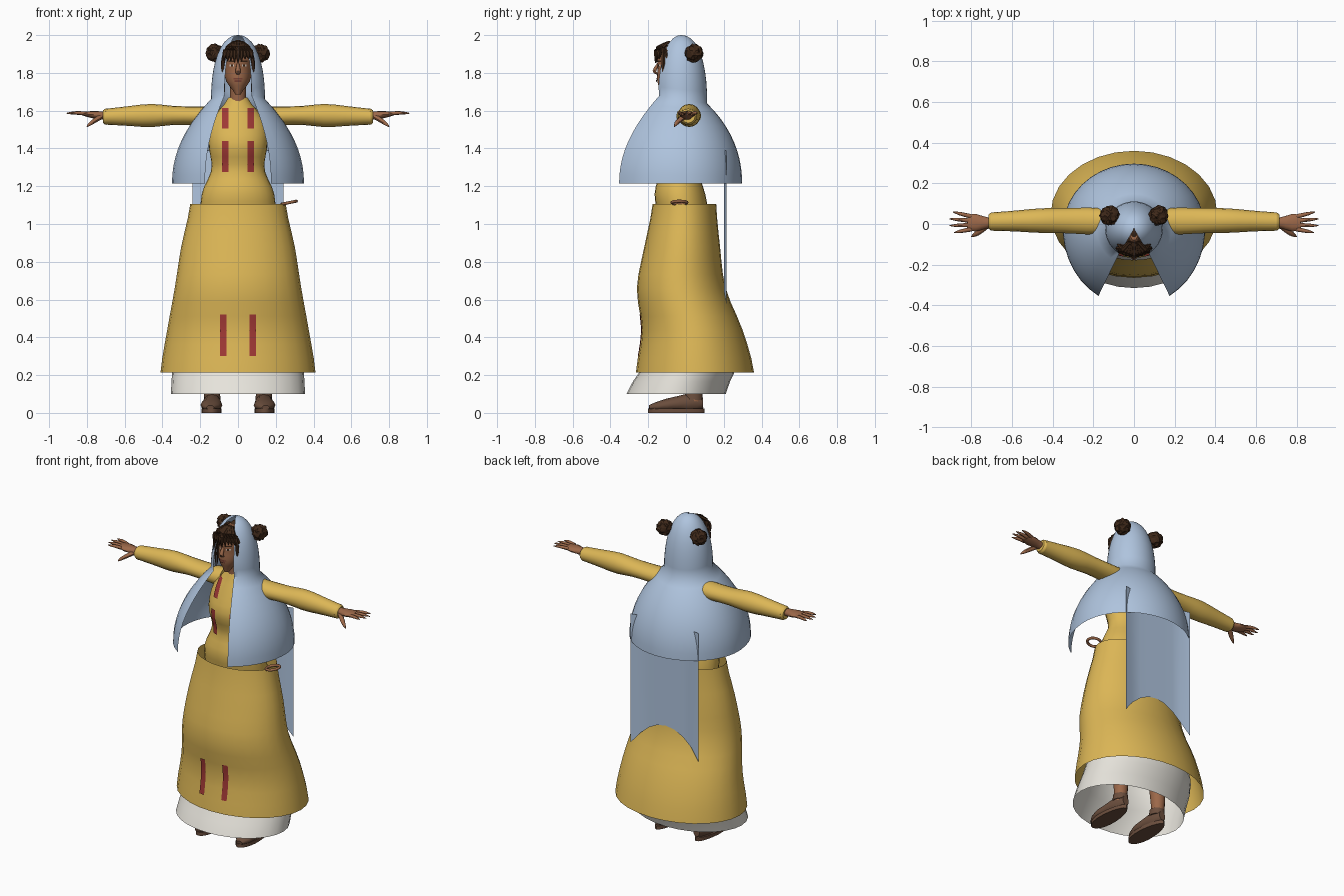
import bpy, bmesh, math, random
from mathutils import Vector
from mathutils.bvhtree import BVHTree

random.seed(4)
if "Cube" in bpy.data.objects:
    bpy.data.objects.remove(bpy.data.objects["Cube"])


def material(name, hexcode):
    srgb = [channel / 255 for channel in bytes.fromhex(hexcode)]
    colour = [((c + .055) / 1.055) ** 2.4 for c in srgb] + [1]
    mat = bpy.data.materials.new(name)
    mat.use_nodes = True
    mat.diffuse_color = colour
    mat.node_tree.nodes["Principled BSDF"].inputs["Base Color"].default_value = colour
    return mat


YELLOW = material("mustard cloth", "DDB756")
BLUE = material("pale blue cloth", "AFC4DE")
WHITE = material("off white cloth", "E6E3DB")
RED = material("red trim", "A03835")
SKIN = material("brown skin", "9C6849")
LIPS = material("dark lips", "7A4335")
HAIR = material("dark brown hair", "3E2819")
SHOE = material("brown leather", "6B4E3D")
EYE = material("eye white", "D8D0C8")


def finish(name, bm, mat, smooth=True):
    bmesh.ops.recalc_face_normals(bm, faces=bm.faces)
    mesh = bpy.data.meshes.new(name)
    bm.to_mesh(mesh)
    bm.free()
    mesh.materials.append(mat)
    obj = bpy.data.objects.new(name, mesh)
    bpy.context.collection.objects.link(obj)
    if smooth:
        bpy.ops.object.select_all(action='DESELECT')
        obj.select_set(True)
        bpy.context.view_layer.objects.active = obj
        bpy.ops.object.shade_smooth_by_angle(angle=math.radians(45))
    return obj


def spline(values, t):
    """Smooth curve through evenly spaced numbers or vectors, t from start to end."""
    last = len(values) - 1
    i = min(int(t * last), last - 1)
    f = t * last - i
    a, b, c, d = (values[min(max(i + k, 0), last)] for k in (-1, 0, 1, 2))
    return b + (c - a) * (f / 2) + (a * 2 - b * 5 + c * 4 - d) * (f * f / 2) + ((b - c) * 3 + d - a) * (f ** 3 / 2)


def loft(name, rings, mat, closed=True, caps=False):
    """Skin a list of point rings."""
    bm = bmesh.new()
    verts = [[bm.verts.new(p) for p in ring] for ring in rings]
    count = len(rings[0])
    for a, b in zip(verts, verts[1:]):
        for i in range(count if closed else count - 1):
            j = (i + 1) % count
            bm.faces.new((a[i], a[j], b[j], b[i]))
    if caps:
        bm.faces.new(verts[0])
        bm.faces.new(verts[-1])
    return finish(name, bm, mat)


def body(name, bottom, top, widths, fronts, backs, mat, caps=False, steps=12, count=28):
    """Upright form whose half width, front and back follow splines over its height."""
    rings = []
    for t in (k / steps for k in range(steps + 1)):
        w, f, b = (spline(v, t) for v in (widths, fronts, backs))
        rings.append([(w * math.cos(a), (f + b) / 2 + (b - f) / 2 * math.sin(a), bottom + (top - bottom) * t)
                      for a in (math.tau * k / count for k in range(count))])
    return loft(name, rings, mat, caps=caps)


def tube(name, path, wide, tall, mat, count=10, steps=6):
    """Tapered tube along a smooth path."""
    path = [Vector(p) for p in path]
    rings = []
    for t in (k / steps for k in range(steps + 1)):
        along = (spline(path, min(t + .1, 1)) - spline(path, max(t - .1, 0))).normalized()
        u = along.cross(Vector((0, 0, 1)) if abs(along.z) < .8 else Vector((0, 1, 0))).normalized()
        v = u.cross(along)
        rings.append([spline(path, t) + u * spline(wide, t) * math.cos(a) + v * spline(tall, t) * math.sin(a)
                      for a in (math.tau * k / count for k in range(count))])
    return loft(name, rings, mat, caps=True)


def patch(name, target, centre, width, bottom, height, mat, lift=.004, rows=6):
    """Thin plate laid on the front of a target part."""
    mesh = target.data
    tree = BVHTree.FromPolygons([v.co for v in mesh.vertices], [p.vertices for p in mesh.polygons])
    rings = []
    for z in (bottom + height * r / rows for r in range(rows + 1)):
        xs = [centre + width * side / 2 for side in (-1, 0, 1)]
        hits = [tree.ray_cast(Vector((x, -1, z)), Vector((0, 1, 0)))[0] for x in xs]
        rings.append([hit - Vector((0, lift, 0)) for hit in hits])
    return loft(name, rings, mat, closed=False)


# Skirt, petticoat and bodice
skirt = body("skirt", .215, 1.105, (.41, .375, .335, .3, .253), (-.265, -.235, -.26, -.22, -.177),
             (.36, .3, .21, .18, .16), YELLOW)
body("petticoat", .1, .9, (.355, .34, .3, .24, .2), (-.315, -.2, -.2, -.19, -.15), (.21, .28, .2, .15, .12), WHITE)
bodice = body("bodice", 1.04, 1.67, (.2, .19, .14, .155, .145, .05), (-.15, -.166, -.135, -.162, -.12, -.07),
              (.12, .1, .06, .07, .08, .03), YELLOW, caps=True, steps=16)


# Head veil and cape, open in a wedge at the front
def veil_ring(z, radius, front, back, tilt):
    angles = [math.radians(-60 + 300 * k / 32) for k in range(33)]
    return [(radius * math.cos(a), (back if math.sin(a) > 0 else front) * math.sin(a) - .025, z - tilt * math.sin(a))
            for a in angles]


rings = []
for t in (k / 10 for k in range(11)):
    flare = 1 - t ** 2.1
    rings.append(veil_ring(1.215 + .445 * t, .143 + .207 * flare, .135 + .245 * flare,
                           .137 + .185 * flare, .022 * t ** 3))
for t in (math.sin(math.pi / 2 * k / 10) for k in range(1, 11)):
    dome = max(1 - t ** 2.2, .0001) ** (1 / 2.2)
    rings.append(veil_ring(1.66 + .34 * t, .143 * dome, .14 * dome, .137 * dome, .022 * (1 - t) ** 3))
loft("veil_and_cape", rings, BLUE, closed=False)

# Hanging back panel with an arched hem and folded edges
hem = [(.24 * u, .2 + .015 * u ** 8, .735 - .165 * u * u) for u in (k / 4 - 1 for k in range(9))]
loft("back_panel", [hem, [(x, y, 1.39) for x, y, z in hem]], BLUE, closed=False)

# Head and face
head = body("head", 1.685, 1.965, (.014, .062, .074, .073, .02), (-.13, -.152, -.15, -.147, -.08),
            (-.09, 0, .04, .05, 0), SKIN, caps=True)
tube("neck", [(0, -.03, 1.6), (0, -.04, 1.75)], (.043, .043), (.043, .043), SKIN, 14)
tube("nose", [(0, -.147, 1.85), (0, -.167, 1.81), (0, -.15, 1.795)], (.006, .014, .01), (.006, .01, .004), SKIN)
patch("upper_lip", head, 0, .046, 1.764, .008, LIPS)
patch("lower_lip", head, 0, .036, 1.753, .01, LIPS, .006)

# Scalp hair and fringe
body("scalp_hair", 1.8, 1.975, (.08, .083, .078, .01), (-.06, -.1, -.15, -.05), (.055, .06, .055, -.02),
     HAIR, caps=True)
for i in range(9):
    u = i / 4 - 1
    x, y = .07 * u, .025 * abs(u) - .162
    tip = 1.86 + random.uniform(-.01, .01) + .01 * abs(u)
    tube(f"fringe_lock_{i}", [(x * .3, -.09, 1.965), (x * .8, y + .01, 1.935), (x, y, 1.9), (x * 1.1, y, tip)],
         (.01, .014, .013, .002), (.006, .009, .008, .002), HAIR, 6)


def bun(name, centre):
    bm = bmesh.new()
    bmesh.ops.create_icosphere(bm, subdivisions=3, radius=.047)
    for v in bm.verts:
        v.co = v.co * random.uniform(.9, 1.12) + Vector(centre)
    finish(name, bm, HAIR, smooth=False)


# Parts that come in pairs
for s, side in ((1, "left"), (-1, "right")):
    patch(side + "_eye", head, s * .032, .024, 1.834, .01, EYE, .002)
    patch(side + "_iris", head, s * .032, .01, 1.834, .011, HAIR)
    patch(side + "_brow", head, s * .032, .035, 1.858, .007, HAIR)
    bun(side + "_bun", (s * .12, .042, 1.905))
    for k in range(2):
        y = .03 * k - .12
        tube(f"{side}_side_lock_{k}", [(s * .06, -.12, 1.93), (s * .08, y, 1.85), (s * (.07 + .01 * k), y, 1.7)],
             (.008, .011, .002), (.008, .011, .002), HAIR, 6)

    # Sleeve and cuff
    tube(side + "_sleeve", [(s * .1, .012, 1.57), (s * .4, .017, 1.575), (s * .7, .012, 1.568)],
         (.06, .066, .062, .06, .05, .045), (.06, .05, .05, .061, .05, .042), YELLOW, 16, 12)
    tube(side + "_cuff", [(s * .68, .012, 1.568), (s * .715, .012, 1.568)],
         (.035, .045, .035), (.033, .043, .033), YELLOW, 16)

    # Hand with fanned fingers
    tube(side + "_palm", [(s * .66, .01, 1.57), (s * .75, .006, 1.577), (s * .82, .008, 1.584)],
         (.025, .026, .043, .036), (.025, .022, .018, .01), SKIN, 12)
    for k in range(4):
        y, tip = .021 * k - .026, .91 - .01 * (k - 1.6) ** 2
        tube(f"{side}_finger_{k}", [(s * .8, y, 1.583), (s * (.4 + tip / 2), y * 1.3, 1.588), (s * tip, y * 1.6, 1.586)],
             (.011, .01, .008, .002), (.01, .01, .008, .002), SKIN, 8)
    tube(side + "_thumb", [(s * .725, -.01, 1.568), (s * .77, -.045, 1.54), (s * .8, -.062, 1.516)],
         (.014, .014, .01, .003), (.014, .013, .01, .003), SKIN, 8)

    # Leg, shoe and sole
    tube(side + "_leg", [(s * .14, .045, .05), (s * .135, .045, .3), (s * .11, 0, .6), (s * .1, 0, 1)],
         (.034, .05, .058, .08), (.034, .052, .06, .08), SKIN, 12)
    tube(side + "_shoe", [(s * .137, .09, .055), (s * .138, -.05, .047), (s * .147, -.195, .028)],
         (.022, .045, .052, .056, .02), (.03, .05, .04, .03, .012), SHOE, 12)
    tube(side + "_shoe_collar", [(s * .137, .04, .07), (s * .137, .042, .108)], (.044, .042), (.05, .046), SHOE, 14)
    outline = [(s * (.14 + math.cos(a) * (.053 - .008 * math.sin(a))), .15 * math.sin(a) - .052)
               for a in (math.tau * k / 20 for k in range(20))]
    loft(side + "_sole", [[(x, y, z) for x, y in outline] for z in (0, .022)], SHOE, caps=True)

    # Red trim stripes
    patch(side + "_upper_chest_stripe", bodice, s * .068, .035, 1.505, .11, RED, .007)
    patch(side + "_lower_chest_stripe", bodice, s * .068, .035, 1.275, .165, RED, .007)
    patch(side + "_skirt_stripe", skirt, s * .078, .035, .3, .22, RED, .007)

# Ring hanging at the waist
bpy.ops.mesh.primitive_torus_add(major_radius=.04, minor_radius=.008, major_segments=24, minor_segments=8,
                                 location=(.27, -.035, 1.113), rotation=(0, -.2, 0))
bpy.context.object.name = "waist_ring"
bpy.context.object.data.materials.append(SKIN)
bpy.ops.object.shade_smooth_by_angle(angle=math.radians(60))
